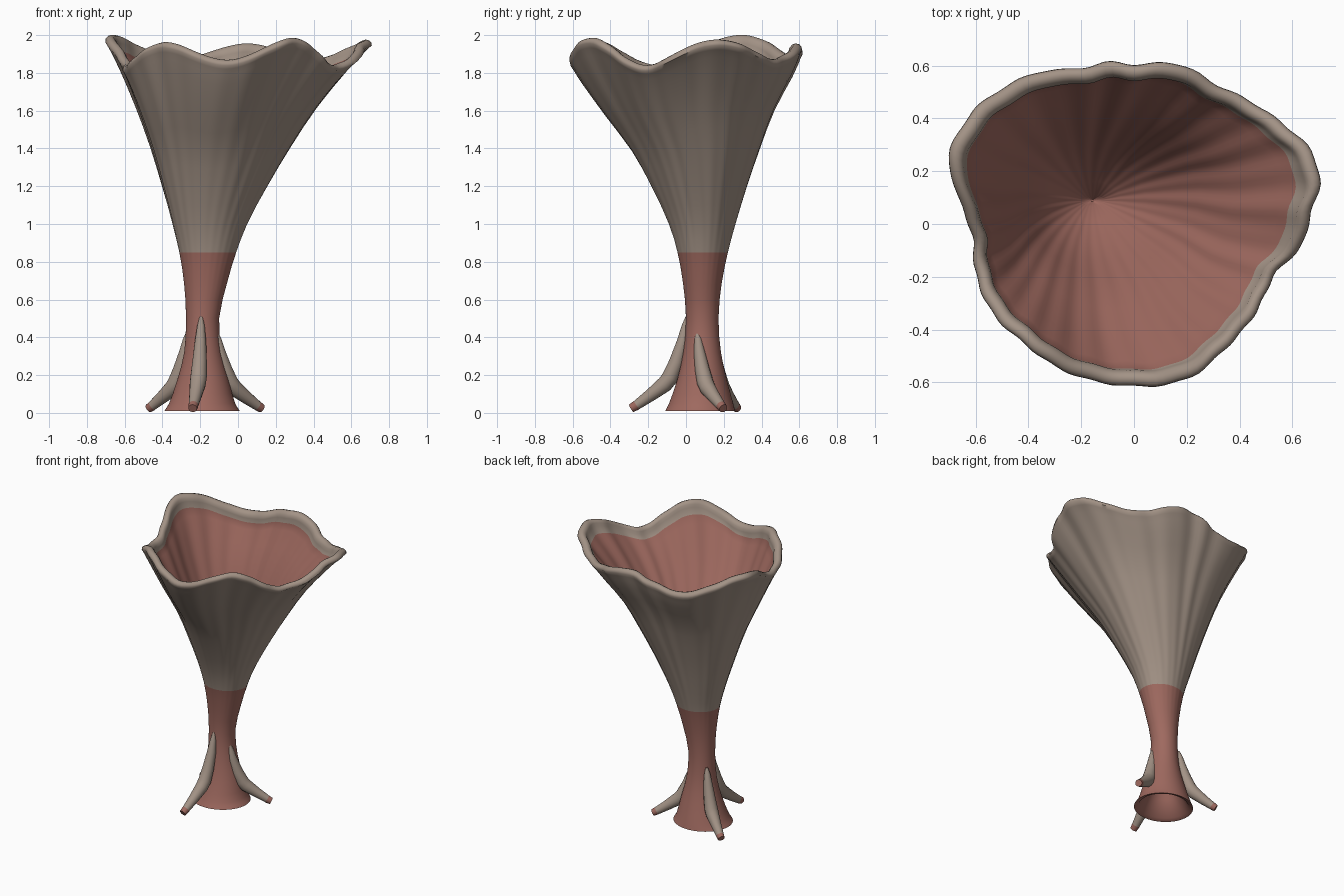
import bpy, bmesh, math
from mathutils import Vector

if "Cube" in bpy.data.objects:
    bpy.data.objects.remove(bpy.data.objects["Cube"])


def material(name, rgb):
    m = bpy.data.materials.new(name)
    m.diffuse_color = (*rgb, 1)
    m.use_nodes = True
    m.node_tree.nodes["Principled BSDF"].inputs["Base Color"].default_value = m.diffuse_color
    return m


TAN = material("taupe skin", (0.365, 0.29, 0.238))
PINK = material("dusty pink flesh", (0.345, 0.142, 0.115))


def hermite(xs, ys, x):
    """Smooth interpolation through uneven samples."""
    x = min(max(x, xs[0]), xs[-1])
    i = max(k for k in range(len(xs) - 1) if xs[k] <= x)

    def slope(k):
        a, b = max(k - 1, 0), min(k + 1, len(xs) - 1)
        return (ys[b] - ys[a]) / (xs[b] - xs[a])
    h = xs[i + 1] - xs[i]
    t = (x - xs[i]) / h
    return ((2*t**3 - 3*t*t + 1) * ys[i] + (t**3 - 2*t*t + t) * h * slope(i)
            + (3*t*t - 2*t**3) * ys[i + 1] + (t**3 - t*t) * h * slope(i + 1))


def periodic(pairs, period):
    """Pad sorted samples so that they wrap around."""
    return list(zip(*([(a - period, v) for a, v in pairs[-3:]] + pairs
                      + [(a + period, v) for a, v in pairs[:3]])))


def loft(name, rings, colour):
    """Skin closed rings; colour(ring index, face centre) picks the material."""
    bm = bmesh.new()
    vs = [[bm.verts.new(p) for p in ring] for ring in rings]
    n = len(vs[0])
    for j in range(len(vs) - 1):
        for i in range(n):
            k = (i + 1) % n
            f = bm.faces.new((vs[j][i], vs[j][k], vs[j + 1][k], vs[j + 1][i]))
            f.material_index = colour(j, f.calc_center_median())
    for ring in (vs[0][::-1], vs[-1]):
        bm.faces.new(ring).material_index = 1
    bmesh.ops.recalc_face_normals(bm, faces=bm.faces)
    me = bpy.data.meshes.new(name)
    bm.to_mesh(me)
    bm.free()
    ob = bpy.data.objects.new(name, me)
    bpy.context.collection.objects.link(ob)
    me.materials.append(TAN)
    me.materials.append(PINK)
    bpy.ops.object.select_all(action='DESELECT')
    ob.select_set(True)
    bpy.context.view_layer.objects.active = ob
    bpy.ops.object.shade_smooth_by_angle(angle=math.radians(60))
    return ob


# Wavy rim outline seen from above
RIM = [(.705, .15), (.67, .28), (.565, .38), (.46, .455), (.31, .53), (.175, .605),
       (0, .605), (-.10, .615), (-.205, .59), (-.36, .577), (-.49, .52), (-.60, .44),
       (-.67, .34), (-.705, .25), (-.67, .115), (-.615, -.04), (-.60, -.19),
       (-.535, -.34), (-.415, -.455), (-.28, -.55), (-.07, -.61), (.195, -.59),
       (.345, -.475), (.46, -.34), (.535, -.19), (.64, -.075), (.67, .04)]
RX, RY = .70, .61
PA, PR = periodic(sorted((math.atan2(y / RY, x / RX) % math.tau, math.hypot(x / RX, y / RY))
                         for x, y in RIM), math.tau)

# Rim height around the mouth: degrees, top
WA, WZ = periodic([(13, 1.975), (49, 1.872), (85, 1.955), (121, 1.88), (157, 2.0),
                   (193, 1.84), (229, 1.962), (265, 1.868), (301, 1.985), (337, 1.84)], 360)

# Body envelope: height, x min, x max, y min, y max
BODY = [(.01, -.39, .01, -.11, .26), (.05, -.365, -.015, -.09, .25),
        (.18, -.32, -.05, -.045, .215), (.32, -.285, -.085, -.015, .185),
        (.5, -.275, -.10, .0, .172), (.68, -.285, -.06, -.015, .188),
        (.85, -.31, -.01, -.045, .222), (1.0, -.35, .05, -.09, .262),
        (1.2, -.41, .16, -.18, .322), (1.4, -.475, .283, -.285, .39),
        (1.6, -.553, .422, -.425, .465), (1.8, -.645, .597, -.555, .57),
        (1.9, -.70, .70, -.61, .61)]
COLS = list(zip(*BODY))
N = 156


def body_ring(z, inset=0.0, lift=0.0, ripple=.005):
    x0, x1, y0, y1 = (hermite(COLS[0], c, z) for c in COLS[1:])
    cx, cy = (x0 + x1) / 2, (y0 + y1) / 2
    rx, ry = max((x1 - x0) / 2 - inset, .004), max((y1 - y0) / 2 - inset, .004)
    w = min(max((z - .9) / 1.0, 0), 1)
    ring = []
    for i in range(N):
        a = math.tau * i / N
        dx, dy = math.cos(a), math.sin(a)
        k = 1 + w ** .7 * (hermite(PA, PR, a) - 1)
        k += ripple * min(max((z - .6) / .5, 0), 1) * math.cos(26 * a)
        world = math.degrees(math.atan2(dy * RY, dx * RX)) % 360
        wave = w * w * (hermite(WA, WZ, world) - 1.925)
        ring.append((cx + rx * k * dx, cy + ry * k * dy, z + lift + wave))
    return ring


# Flared body: hollow foot, outer wall, rounded lip, inner funnel
outer = [.01, .03, .05, .1, .18, .25, .32, .4, .5, .6, .68, .77, .85, .92, 1.0, 1.1,
         1.2, 1.3, 1.4, 1.5, 1.6, 1.7, 1.78, 1.84, 1.875]
inner = [(1.845, .035), (1.8, .036), (1.7, .036), (1.6, .034), (1.5, .034), (1.4, .034),
         (1.3, .036), (1.2, .042), (1.1, .06), (1.0, .10), (.94, .135), (.9, 1)]
rings = [body_ring(.30, 1), body_ring(.24, .075), body_ring(.12, .045), body_ring(.02, .025)]
rings += [body_ring(z) for z in outer]
lip_start = len(rings)
rings += [body_ring(1.9, i, l) for i, l in
          ((0, -.004), (.002, .01), (.012, .022), (.028, .026), (.044, .02), (.056, .004),
           (.061, -.018))]
pink_start = len(rings)
rings += [body_ring(z, i, 0, .005 if z > 1.82 else .009) for z, i in inner]
loft("flared_body", rings,
     lambda j, c: 1 if j >= pink_start or (j < lip_start and c.z < .85) else 0)

# Root legs: fraction from stem to foot, height, thickness
LEG = [(0, .51, .008), (.03, .46, .02), (.08, .38, .03), (.19, .27, .039), (.30, .19, .044),
       (.40, .152, .043), (.65, .095, .034), (.9, .042, .026), (.92, .038, .026),
       (1, .024, .023)]


def leg(name, top, foot, height):
    top, foot = Vector((*top, 0)), Vector((*foot, 0))
    out = (foot - top).normalized()
    side = Vector((-out.y, out.x, 0))
    pts = [top.lerp(foot, s) + Vector((0, 0, .02 + (z - .02) * height)) for s, z, _ in LEG]
    rings = []
    for j, p in enumerate(pts):
        t = (pts[min(j + 1, len(pts) - 1)] - pts[max(j - 1, 0)]).normalized()
        up = t.cross(side)
        rad = LEG[j][2]
        rings.append([p + side * rad * math.cos(b) + up * rad * math.sin(b)
                      for b in (math.tau * i / 14 for i in range(14))])
    loft(name, rings, lambda j, c: 1 if j >= 7 else 0)


leg("front_root_leg", (-.195, .006), (-.24, -.29), 1.0)
leg("right_root_leg", (-.115, .06), (.127, .198), .84)
leg("left_root_leg", (-.265, .14), (-.474, .272), .84)
